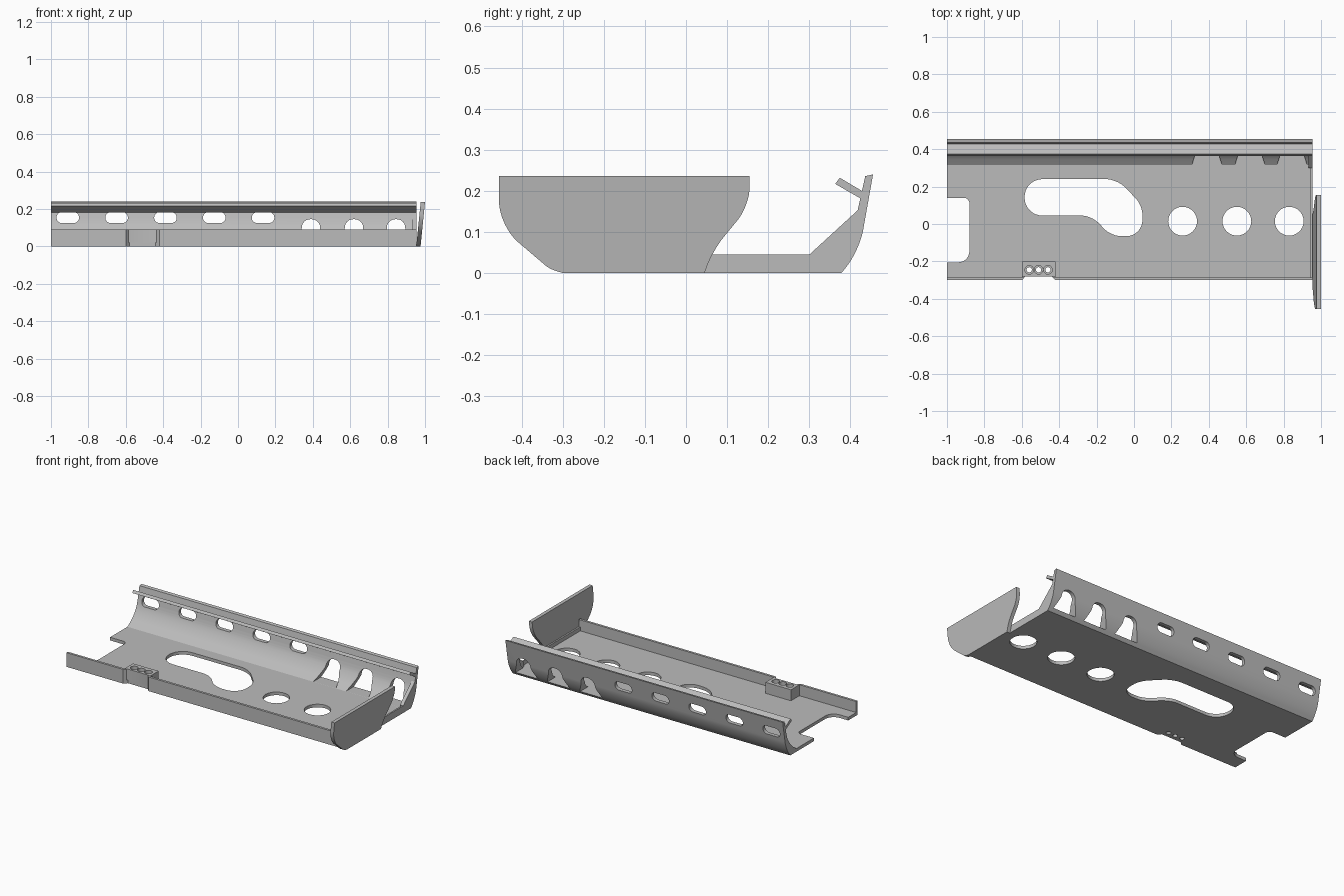
import bpy, bmesh
from mathutils import Vector

cube = bpy.data.objects.get("Cube")
if cube:
    bpy.data.objects.remove(cube, do_unlink=True)

grey = bpy.data.materials.new("plain grey")
grey.use_nodes = True
grey.diffuse_color = (0.5, 0.5, 0.5, 1)
grey.node_tree.nodes["Principled BSDF"].inputs["Base Color"].default_value = (0.5, 0.5, 0.5, 1)


def rounded(corners, steps=8):
    """Outline from (u, v, radius trim) corners."""
    out = []
    n = len(corners)
    for i, (u, v, r) in enumerate(corners):
        p = Vector((u, v))
        if r == 0:
            out.append(p)
            continue
        a = p + (Vector(corners[i - 1][:2]) - p).normalized() * r
        d = p + (Vector(corners[(i + 1) % n][:2]) - p).normalized() * r
        b, c = a.lerp(p, 0.55), d.lerp(p, 0.55)
        for k in range(steps + 1):
            t = k / steps
            s = 1 - t
            out.append(a * s**3 + b * 3 * s * s * t + c * 3 * s * t * t + d * t**3)
    return out


def prism(name, corners, axis, lo, hi, shear=0):
    """Extrude an outline along an axis; shear leans it in x with height."""
    place = {"x": lambda u, v, w: (w + shear * v, u, v),
             "y": lambda u, v, w: (u, w, v),
             "z": lambda u, v, w: (u, v, w)}[axis]
    bm = bmesh.new()
    pts = rounded(corners)
    rings = [[bm.verts.new(place(p.x, p.y, w)) for p in pts] for w in (lo, hi)]
    bm.faces.new(rings[0])
    bm.faces.new(rings[1])
    for i in range(len(pts)):
        j = (i + 1) % len(pts)
        bm.faces.new((rings[0][i], rings[0][j], rings[1][j], rings[1][i]))
    bmesh.ops.recalc_face_normals(bm, faces=bm.faces)
    mesh = bpy.data.meshes.new(name)
    bm.to_mesh(mesh)
    bm.free()
    mesh.materials.append(grey)
    ob = bpy.data.objects.new(name, mesh)
    bpy.context.collection.objects.link(ob)
    return ob


def box(u0, u1, v0, v1, r):
    return [(u0, v0, r), (u1, v0, r), (u1, v1, r), (u0, v1, r)]


def disc(u, v, r):
    return box(u - r, u + r, v - r, v + r, r * 0.999)


def cut(ob, cutters):
    for c in cutters:
        m = ob.modifiers.new("cut", "BOOLEAN")
        m.operation = "DIFFERENCE"
        m.solver = "EXACT"
        m.object = c
    bpy.context.view_layer.update()
    mesh = bpy.data.meshes.new_from_object(
        ob.evaluated_get(bpy.context.evaluated_depsgraph_get()))
    ob.modifiers.clear()
    ob.data = mesh


# Tray: floor, low front wall, curved back wall with an angled rail
tray = prism("tray", [
    (-0.30, 0, 0), (0.378, 0, 0), (0.422, 0.055, 0.05), (0.455, 0.24, 0),
    (0.436, 0.236, 0), (0.428, 0.2, 0), (0.374, 0.232, 0), (0.363, 0.217, 0),
    (0.424, 0.182, 0), (0.417, 0.15, 0), (0.395, 0.075, 0.06), (0.315, 0.02, 0),
    (-0.285, 0.02, 0), (-0.285, 0.09, 0), (-0.30, 0.09, 0)], "x", -1, 0.955)

# Floor openings
cutters = [prism("hole_cutter", disc(x, 0.015, 0.077), "z", -0.1, 0.06)
           for x in (0.26, 0.55, 0.83)]
cutters.append(prism("keyhole_cutter", [
    (-0.585, 0.045, 0.095), (-0.21, 0.045, 0.07), (-0.14, -0.065, 0.07),
    (0.045, -0.065, 0.085), (0.045, 0.1, 0.05), (-0.09, 0.24, 0.06),
    (-0.585, 0.24, 0.095)], "z", -0.1, 0.06))
cutters.append(prism("end_notch_cutter", [
    (-1.1, -0.205, 0), (-0.88, -0.205, 0.06), (-0.88, 0.14, 0.03),
    (-1.1, 0.14, 0)], "z", -0.1, 0.06))
cutters.append(prism("front_recess_cutter", [
    (-0.6, -0.301, 0), (-0.58, -0.28, 0), (-0.44, -0.28, 0), (-0.42, -0.301, 0),
    (-0.42, -0.35, 0), (-0.6, -0.35, 0)], "z", -0.1, 0.2))

# Back wall openings: small slots and tall arches
for i in range(5):
    x = -0.91 + i * 0.261
    cutters.append(prism("slot_cutter", [
        (x - 0.06, 0.125, 0.027), (x + 0.06, 0.125, 0.027),
        (x + 0.06, 0.182, 0.027), (x - 0.06, 0.182, 0.027)], "y", 0.38, 0.6))
for x in (0.39, 0.62, 0.845):
    cutters.append(prism("arch_cutter", [
        (x - 0.08, 0.0205, 0), (x + 0.08, 0.0205, 0), (x + 0.05, 0.09, 0),
        (x + 0.045, 0.145, 0.04), (x - 0.045, 0.145, 0.04), (x - 0.05, 0.09, 0)],
        "y", 0.30, 0.6))

# Screw block with three counterbored holes
block = prism("screw_block", [
    (-0.6, -0.285, 0), (-0.58, -0.28, 0), (-0.44, -0.28, 0), (-0.42, -0.285, 0),
    (-0.42, -0.2, 0), (-0.6, -0.2, 0)], "z", 0.003, 0.09)
screws = []
for x in (-0.56, -0.51, -0.46):
    screws.append(prism("screw_cutter", disc(x, -0.245, 0.014), "z", -0.1, 0.2))
    screws.append(prism("bore_cutter", disc(x, -0.245, 0.023), "z", 0.06, 0.2))
cut(tray, cutters + screws[::2])
cut(block, screws)
for c in cutters + screws:
    bpy.data.objects.remove(c, do_unlink=True)

# End lip and corner gusset
lip = prism("end_lip", box(-0.29, 0.32, 0.002, 0.045, 0), "x", 0.945, 0.955)
gusset = prism("corner_gusset", [
    (0.30, 0.01, 0), (0.38, 0.01, 0), (0.418, 0.06, 0.04), (0.428, 0.15, 0),
    (0.42, 0.155, 0), (0.30, 0.045, 0)], "x", 0.932, 0.955)

# Leaning end plate
plate = prism("end_plate", [
    (-0.32, 0, 0.03), (0.045, 0, 0), (0.065, 0.055, 0.04), (0.155, 0.165, 0.045),
    (0.155, 0.236, 0), (-0.455, 0.236, 0), (-0.455, 0.115, 0.06)],
    "x", 0.953, 0.976, shear=0.1)

# Smooth curves, keep edges sharp
bpy.ops.object.select_all(action="DESELECT")
for ob in (tray, block, lip, gusset, plate):
    ob.select_set(True)
bpy.context.view_layer.objects.active = tray
bpy.ops.object.shade_smooth_by_angle(angle=0.5)
